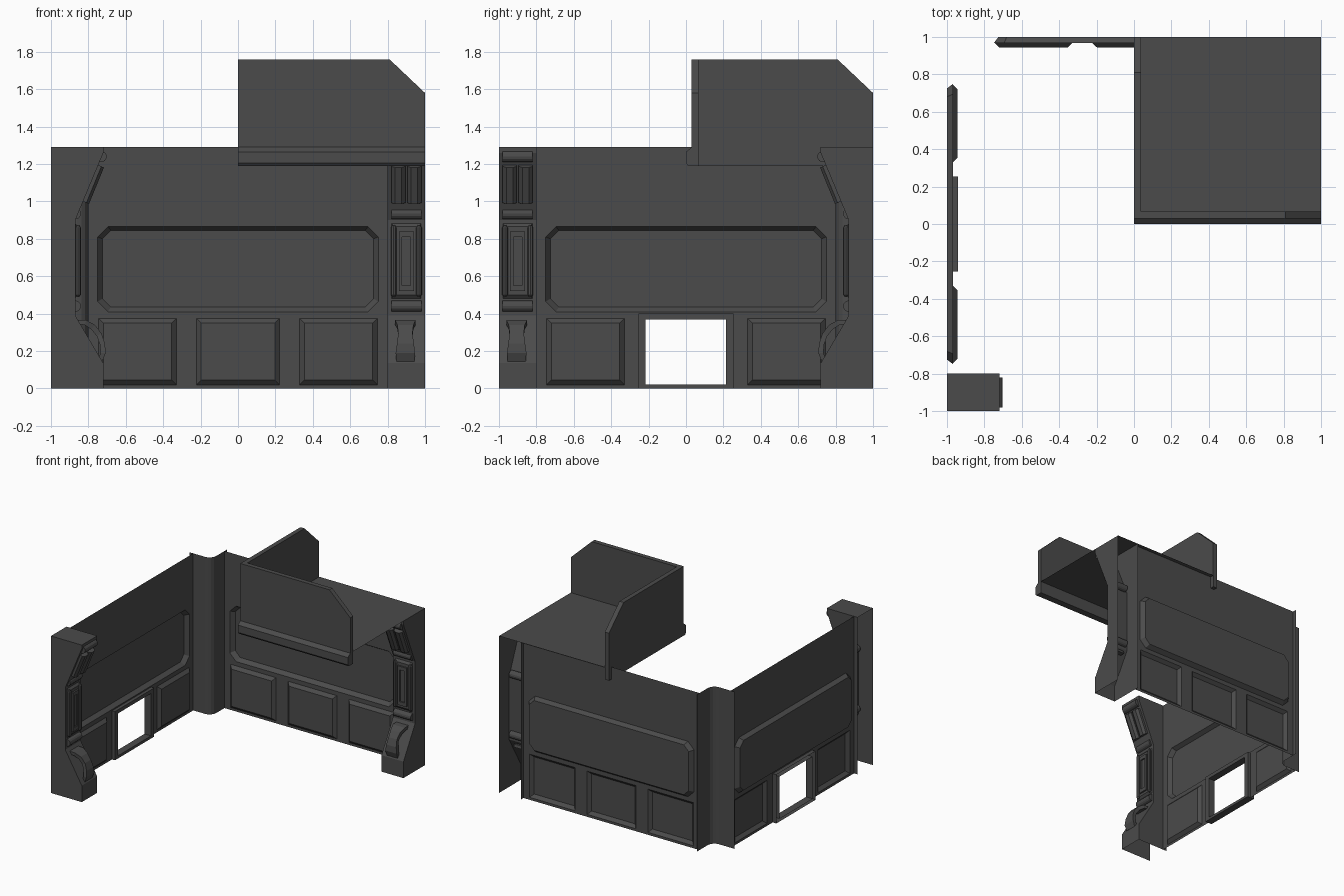
import bpy, bmesh, math
from mathutils import Matrix, Vector

if "Cube" in bpy.data.objects:
    bpy.data.objects.remove(bpy.data.objects["Cube"])

mat = bpy.data.materials.new("dark_grey")
mat.diffuse_color = (0.07, 0.07, 0.07, 1)
mat.use_nodes = True
mat.node_tree.nodes["Principled BSDF"].inputs["Base Color"].default_value = mat.diffuse_color
TURN = Matrix.Rotation(-math.pi / 2, 4, 'Z')          # left side -> back side
PILLAR_TURN = Matrix.Translation((1.8, 0, 0)) @ TURN  # front-left -> back-right


def finish(name, bm, copy=None, facing=None):
    bmesh.ops.remove_doubles(bm, verts=bm.verts, dist=1e-5)
    bmesh.ops.recalc_face_normals(bm, faces=bm.faces)
    if facing:
        bm.normal_update()
        if sum(f.normal.dot(Vector(facing)) * f.calc_area() for f in bm.faces) < 0:
            bmesh.ops.reverse_faces(bm, faces=bm.faces)
    me = bpy.data.meshes.new(name)
    bm.to_mesh(me)
    bm.free()
    me.materials.append(mat)
    ob = bpy.data.objects.new(name, me)
    bpy.context.collection.objects.link(ob)
    if copy:
        me2 = me.copy()
        me2.transform(copy)
        bpy.context.collection.objects.link(bpy.data.objects.new(name + "_back", me2))
    return ob


def loft(bm, loops, start=True, end=True, closed=True):
    vs = [[bm.verts.new(p) for p in l] for l in loops]
    n = len(vs[0])
    for a, b in zip(vs, vs[1:]):
        for i in range(n if closed else n - 1):
            j = (i + 1) % n
            bm.faces.new((a[i], a[j], b[j], b[i]))
    if start:
        bm.faces.new(vs[0])
    if end:
        bm.faces.new(vs[-1])


def along_y(prof, lo, hi):
    return [[(a, y, b) for a, b in prof] for y in (lo, hi)]


def along_x(prof, lo, hi):
    return [[(x, a, b) for a, b in prof] for x in (lo, hi)]


def rect(x, y0, y1, z0, z1, cut=0.0):
    if not cut:
        return [(x, y0, z0), (x, y1, z0), (x, y1, z1), (x, y0, z1)]
    c = cut
    return [(x, y0 + c, z0), (x, y1 - c, z0), (x, y1, z0 + c), (x, y1, z1 - c),
            (x, y1 - c, z1), (x, y0 + c, z1), (x, y0, z1 - c), (x, y0, z0 + c)]


H, WALL, BUMP = 1.29, -0.967, -0.943


# Walls: thin sheet with recessed upper panel and raised lower panels
def wall(name, spans, door, turn):
    bm = bmesh.new()
    outline = [(WALL, -0.8, 0)]
    if door:
        outline += [(WALL, -0.255, 0), (WALL, -0.255, 0.4), (WALL, 0.255, 0.4), (WALL, 0.255, 0)]
    outline += [(WALL, 0.8, 0), (WALL, 0.8, H), (WALL, -0.8, H)]
    window = rect(WALL, -0.75, 0.75, 0.41, 0.865, 0.055)
    panels = [rect(WALL, a, b, 0.02, 0.375) for a, b in spans]
    edges = []
    for loop in [outline, window] + panels:
        v = [bm.verts.new(p) for p in loop]
        edges += [bm.edges.new((v[i], v[i - 1])) for i in range(len(v))]
    bmesh.ops.triangle_fill(bm, edges=edges, use_beauty=True, normal=(1, 0, 0))
    loft(bm, [window, rect(-1, -0.725, 0.725, 0.435, 0.845, 0.045)], start=False)
    for (a, b), p in zip(spans, panels):
        loft(bm, [p, rect(BUMP, a + 0.025, b - 0.025, 0.045, 0.35)], start=False)
    if turn:
        bmesh.ops.transform(bm, matrix=TURN, verts=bm.verts)
    finish(name, bm, facing=(0, -1, 0) if turn else (1, 0, 0))


left, right, mid = (-0.745, -0.33), (0.33, 0.745), (-0.222, 0.222)
wall("left_wall", [left, right], True, False)
wall("back_wall", [left, mid, right], False, True)

# Door frame
bm = bmesh.new()
outer, inner = (-0.255, 0.255, 0, 0.4), (-0.217, 0.213, 0.022, 0.37)
loft(bm, [rect(-1, *outer), rect(-0.94, *outer), rect(-0.94, *inner), rect(-1, *inner)], False, False)
finish("door_frame", bm, facing=(1, 0, 0))

# Rounded column filling the corner between the walls
bm = bmesh.new()
arc = [(-0.86 + 0.06 * math.sin(t), 0.86 - 0.06 * math.cos(t))
       for t in (math.pi / 2 * i / 4 for i in range(5))]
prof = [(-1, 0.8)] + arc + [(-0.8, 1)]
loft(bm, [[(x, y, z) for x, y in prof] for z in (0, H)], False, False, closed=False)
finish("corner_column", bm, facing=(1, -1, 0))

# Pillars: hollow body, open at back and bottom
bm = bmesh.new()
prof = [(-1, 0), (-0.72, 0), (-0.72, 0.135), (-0.87, 0.39), (-0.87, 0.9), (-0.72, 1.26), (-0.72, H), (-1, H)]
loft(bm, along_y(prof, -1, -0.8))
bm.normal_update()
gone = [f for f in bm.faces if all(abs(v.co.z) < 1e-4 for v in f.verts)
        or all(abs(v.co.x + 1) < 1e-4 for v in f.verts)]
bmesh.ops.delete(bm, geom=gone, context='FACES')
finish("pillar", bm, PILLAR_TURN, facing=(1, 0, 0))


def slope(z, off):
    return -0.87 + 0.41 * (z - 0.9) + off * 0.925, z - off * 0.38


# Horizontal rollers at the pillar bends
bm = bmesh.new()
for x, z in ((-0.87, 0.44), (-0.87, 0.935), (-0.732, 1.24)):
    ring = [(x + 0.03 * math.cos(t), z + 0.03 * math.sin(t))
            for t in (math.tau * i / 14 for i in range(14))]
    loft(bm, along_y(ring, -0.98, -0.82))
finish("pillar_rollers", bm, PILLAR_TURN)

# Middle plate with a recessed frame
bm = bmesh.new()
loft(bm, [rect(-0.872, -0.98, -0.82, 0.48, 0.885), rect(-0.855, -0.965, -0.835, 0.5, 0.865)])
f = (-0.94, -0.86, 0.52, 0.84)
g = (-0.922, -0.878, 0.55, 0.81)
loft(bm, [rect(-0.87, *f), rect(-0.842, *f), rect(-0.842, *g), rect(-0.853, *g)])
finish("pillar_plate", bm, PILLAR_TURN)

# Side rods on the plate
bm = bmesh.new()
for y in (-0.968, -0.832):
    loops = []
    for z, r in ((0.49, 0.006), (0.5, 0.015), (0.86, 0.015), (0.875, 0.006)):
        loops.append([(-0.855 + r * math.cos(t), y + r * math.sin(t), z)
                      for t in (math.tau * i / 8 for i in range(8))])
    loft(bm, loops)
finish("pillar_rods", bm, PILLAR_TURN)

# Twin ribbed pads on the upper slope
bm = bmesh.new()
ribs = ((0, 0), (0, 0.02), (0.02, 0.035), (0.055, 0.035), (0.075, 0.02), (0.075, 0))
for y0 in (-0.98, -0.895):
    loft(bm, [[(slope(z, o)[0], y0 + u, slope(z, o)[1]) for u, o in ribs] for z in (1.0, 1.195)])
finish("pillar_pads", bm, PILLAR_TURN)

# Waisted arched hoop at the pillar foot: outer x, z, inner x, z, half width
bm = bmesh.new()
hoop = ((-0.875, 0.368, -0.88, 0.345, 0.055), (-0.81, 0.365, -0.82, 0.34, 0.055),
        (-0.765, 0.34, -0.785, 0.317, 0.043), (-0.73, 0.295, -0.755, 0.28, 0.038),
        (-0.711, 0.24, -0.738, 0.235, 0.045), (-0.708, 0.19, -0.735, 0.19, 0.052),
        (-0.725, 0.145, -0.75, 0.15, 0.048))
loft(bm, [[(a, -0.905 - w, b), (a, -0.905 + w, b), (c, -0.905 + w, d), (c, -0.905 - w, d)]
          for a, b, c, d, w in hoop])
finish("pillar_hoop", bm, PILLAR_TURN)

# Upper platform: thin deck
bm = bmesh.new()
loft(bm, [[(0, 0.03, H), (1, 0.03, H), (1, 1, H), (0, 1, H)]], end=False)
finish("platform_deck", bm, facing=(0, 0, 1))

# Front beam and left fascia under the deck
bm = bmesh.new()
loft(bm, along_x([(0.03, H), (0, 1.265), (0, 1.205), (0.012, 1.19), (0.068, 1.19), (0.068, H)], 0, 1))
finish("front_beam", bm)
bm = bmesh.new()
loft(bm, along_x([(0.03, 1.19), (1, 1.19), (1, H), (0.03, H)], 0, 0.035))
finish("left_fascia", bm)

# Parapets with a clipped corner
end = [(1, H), (1, 1.58), (0.81, 1.76)]
bm = bmesh.new()
loft(bm, along_y([(0, H)] + end + [(0, 1.76)], 0.03, 0.068))
finish("front_parapet", bm)
bm = bmesh.new()
loft(bm, along_x([(0.03, H)] + end + [(0.03, 1.76)], 0, 0.038))
finish("left_parapet", bm)
